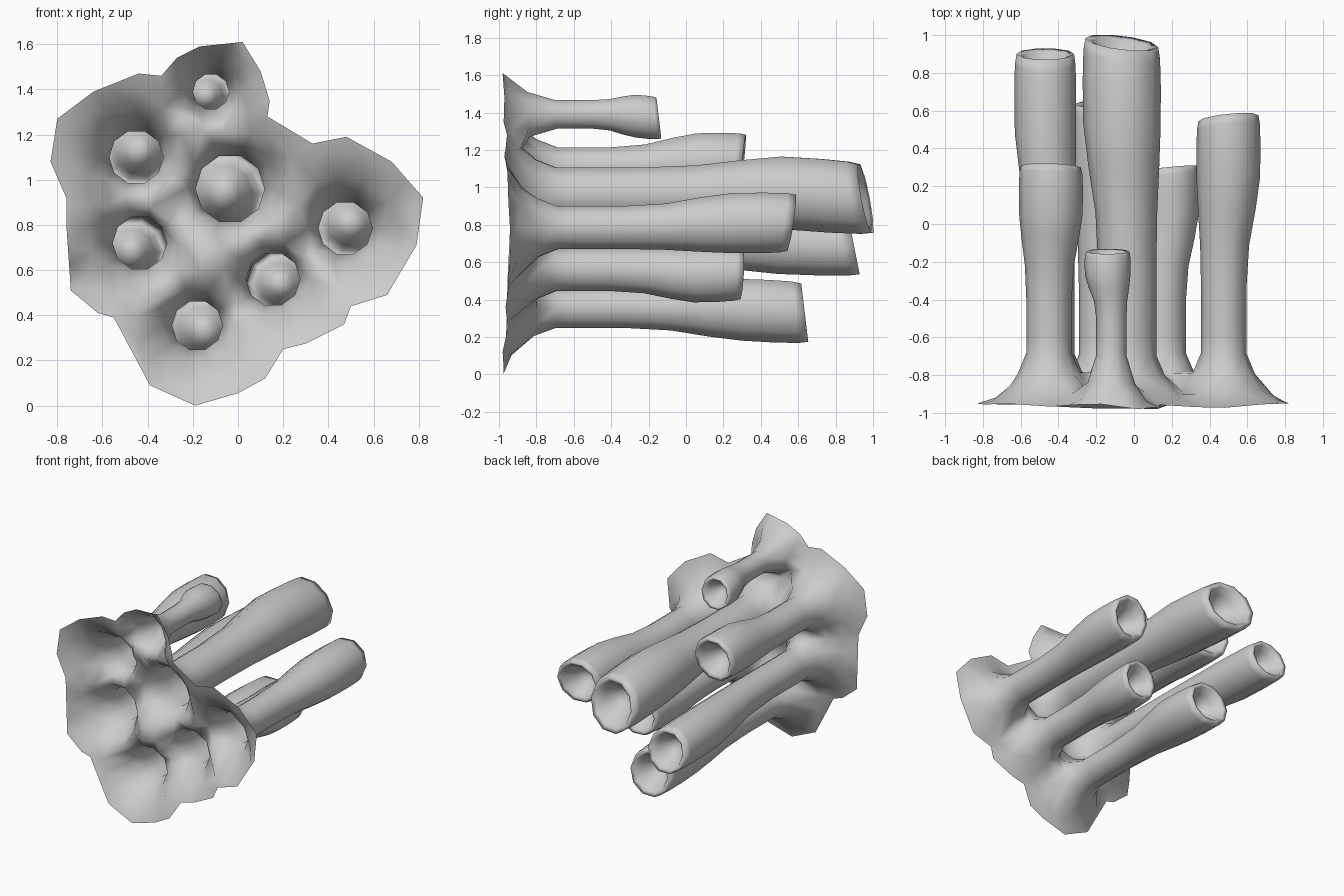
import bpy, bmesh, math, random
from mathutils import Vector
from mathutils.geometry import delaunay_2d_cdt

if "Cube" in bpy.data.objects:
    bpy.data.objects.remove(bpy.data.objects["Cube"])

random.seed(3)
SIDES = 10

# Tubes: base (x, z, r), swollen (x, z, r), end y, end-plane slope in x and z, rim shift in z
TUBES = [
    ((-0.12, 1.39, 0.08), (-0.14, 1.38, 0.122), -0.145, (0.0, -0.12), -0.01),
    ((-0.45, 1.10, 0.12), (-0.44, 1.13, 0.170), 0.305, (-0.03, 0.10), 0.0),
    ((-0.435, 0.72, 0.12), (-0.47, 0.69, 0.164), 0.90, (0.0, -0.2), -0.01),
    ((-0.035, 0.96, 0.153), (-0.065, 0.97, 0.207), 0.96, (-0.12, -0.19), -0.03),
    ((0.475, 0.785, 0.12), (0.50, 0.81, 0.170), 0.56, (0.1, 0.15), 0.0),
    ((0.155, 0.56, 0.12), (0.19, 0.53, 0.155), 0.295, (0.1, 0.05), 0.01),
    ((-0.18, 0.355, 0.112), (-0.15, 0.345, 0.176), 0.635, (0.0, -0.12), -0.015),
]
# Outline of the encrusting base sheet (x, z)
OUTLINE = [(-.19, 0), (0, .055), (.12, .12), (.2, .25), (.3, .275), (.47, .36),
           (.5, .44), (.66, .49), (.79, .71), (.82, .92), (.68, 1.08), (.48, 1.19),
           (.33, 1.16), (.13, 1.28), (.14, 1.35), (.1, 1.48), (.02, 1.61),
           (-.17, 1.59), (-.27, 1.54), (-.34, 1.46), (-.44, 1.47), (-.64, 1.39),
           (-.8, 1.27), (-.83, 1.08), (-.76, .92), (-.76, .8), (-.74, .51),
           (-.62, .41), (-.55, .39), (-.39, .09)]


def circle(cx, cz, r):
    return [Vector((cx + r * math.cos(2 * math.pi * i / SIDES),
                    cz + r * math.sin(2 * math.pi * i / SIDES))) for i in range(SIDES)]


def gap(p):
    """Distances from a sheet point to the tube walls, nearest first."""
    return sorted(max(0, math.hypot(p.x - b[0], p.y - b[1]) - b[2]) for b, *_ in TUBES)


def sheet_y(p):
    """Flared skirt around every tube, flattening out to a rim that curls at the sides."""
    skirts = sorted((math.exp(-max(0, math.hypot(p.x - b[0], p.y - b[1]) - b[2])
                              / min(0.1, 0.82 * b[2])) for b, *_ in TUBES), reverse=True)
    return -1.0 + 0.04 * p.x ** 2 + 0.3 * skirts[0] + 0.08 * skirts[1]


# Base sheet: constrained triangulation with a round opening under each tube
pts, edges = [], []


def add_loop(loop):
    n = len(pts)
    pts.extend(loop)
    edges.extend((n + i, n + (i + 1) % len(loop)) for i in range(len(loop)))


add_loop([Vector(p) for p in OUTLINE])
for b, *_ in TUBES:
    add_loop(circle(*b))
for b, *_ in TUBES:
    pts += circle(b[0], b[1], b[2] + 0.045)
for i in range(18):
    for j in range(18):
        p = Vector((-0.85 + 0.1 * i + random.uniform(-.02, .02),
                    0.1 * j + random.uniform(-.02, .02)))
        if 0.08 < gap(p)[0] < 0.25:
            pts.append(p)
verts, _, faces, *_ = delaunay_2d_cdt(pts, edges, [], 1, 1e-5)

bm = bmesh.new()
bv = [bm.verts.new((p.x, sheet_y(p), p.y)) for p in verts]
for f in faces:
    c = sum((verts[i] for i in f), Vector((0, 0))) / len(f)
    if all(math.hypot(c.x - b[0], c.y - b[1]) > 0.93 * b[2] for b, *_ in TUBES):
        bm.faces.new([bv[i] for i in f])


# Tubes: wall widening to the tip, rounded rim, then a closed sunken pit
def add_ring(cx, cz, r, y, slope):
    return [bm.verts.new((p.x, y + slope[0] * (p.x - cx) + slope[1] * (p.y - cz), p.y))
            for p in circle(cx, cz, r)]


def bridge(a, b):
    for i in range(SIDES):
        k = (i + 1) % SIDES
        bm.faces.new((a[i], a[k], b[k], b[i]))


for base, tip, end, slope, shift in TUBES:
    ring = [bm.verts.new((p.x, sheet_y(p), p.y)) for p in circle(*base)]
    y0 = -0.6
    for t in (0, 0.22, 0.42, 0.58, 0.72, 0.86, 0.96, 1.0):
        u = min(1, max(0, (t - 0.28) / 0.5))
        s = u * u * (3 - 2 * u)
        x, z, r = (a + (b - a) * s for a, b in zip(base, tip))
        z += shift * max(0, (t - 0.72) / 0.28)
        if t > 0.9:
            r *= 0.98 if t < 1 else 0.93
        nxt = add_ring(x, z, r, y0 + (end - y0) * t, [k * t ** 3 for k in slope])
        bridge(ring, nxt)
        ring = nxt
    for k, depth in ((0.77, 0.05), (0.62, 0.4), (0.36, 0.75)):
        nxt = add_ring(tip[0], tip[1] + shift, tip[2] * k, end - depth * tip[2], slope)
        bridge(ring, nxt)
        ring = nxt
    apex = bm.verts.new((tip[0], end - 1.1 * tip[2], tip[1] + shift))
    for i in range(SIDES):
        bm.faces.new((ring[i], ring[(i + 1) % SIDES], apex))

bmesh.ops.remove_doubles(bm, verts=bm.verts, dist=0.0005)
bmesh.ops.recalc_face_normals(bm, faces=bm.faces)
for f in bm.faces:
    f.smooth = True
mesh = bpy.data.meshes.new("tube_sponge_colony")
bm.to_mesh(mesh)
bm.free()
obj = bpy.data.objects.new("tube_sponge_colony", mesh)
bpy.context.collection.objects.link(obj)
